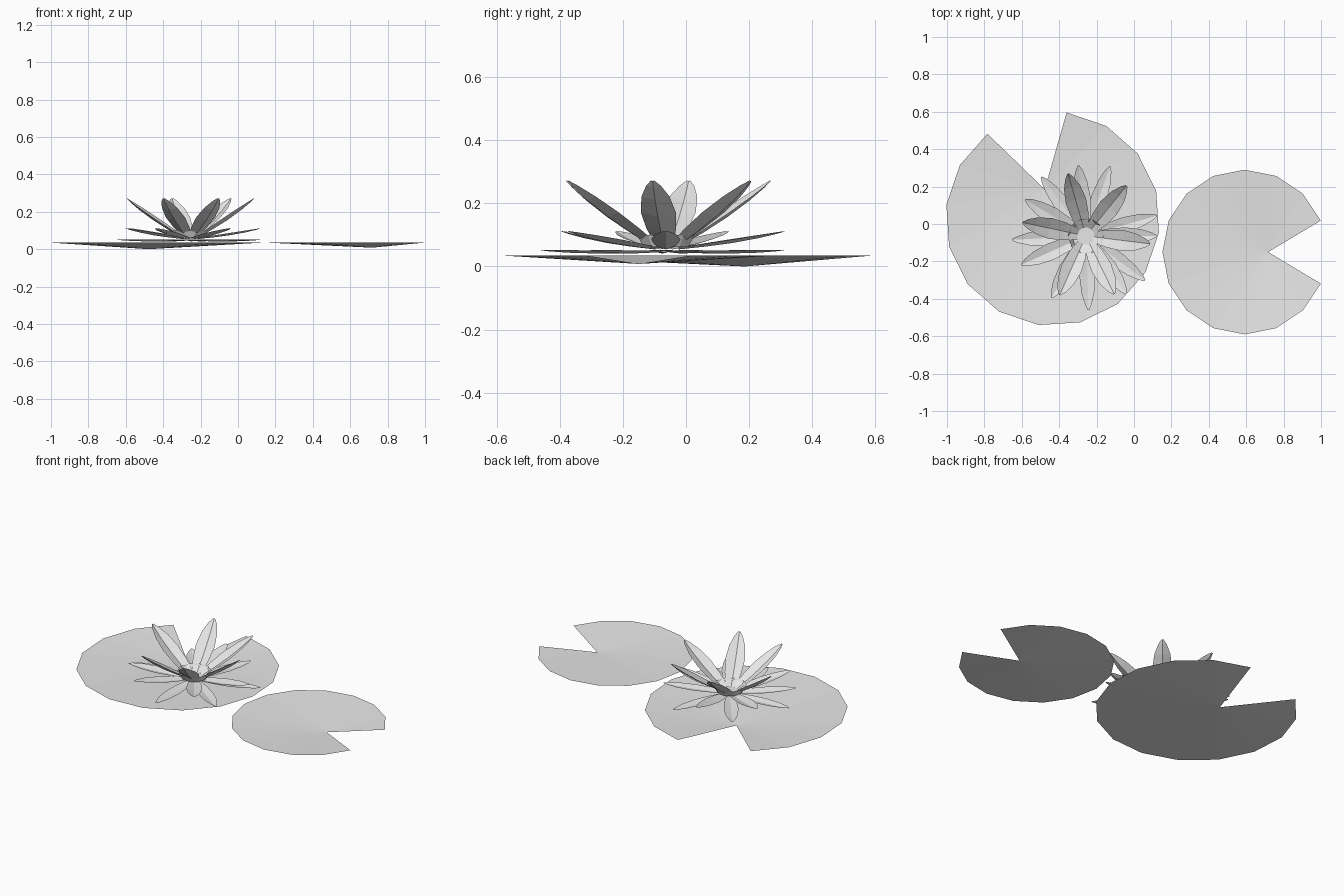
import bpy, bmesh
from math import cos, sin, radians, pi
from mathutils import Vector, Matrix

cube = bpy.data.objects.get("Cube")
if cube:
    bpy.data.objects.remove(cube, do_unlink=True)

# One pale grey for every part
grey = bpy.data.materials.new("pale grey")
grey.use_nodes = True
COLOR = (0.8, 0.8, 0.8, 1)
grey.diffuse_color = COLOR
grey.node_tree.nodes["Principled BSDF"].inputs["Base Color"].default_value = COLOR


def make_object(name, bm):
    mesh = bpy.data.meshes.new(name)
    bm.to_mesh(mesh)
    bm.free()
    mesh.materials.append(grey)
    obj = bpy.data.objects.new(name, mesh)
    bpy.context.collection.objects.link(obj)
    return obj


# Lily pads: shallow fans whose apex is the inner corner of the notch
def lily_pad(name, center, radius, notch_angle, low, rim=0.035, sides=16):
    bm = bmesh.new()
    a0 = radians(notch_angle)
    reach = radius * 0.285
    apex = bm.verts.new((center[0] + reach * cos(a0), center[1] + reach * sin(a0), low))
    ring = []
    for i in range(1, sides):
        a = a0 + 2 * pi * i / sides
        ring.append(bm.verts.new((center[0] + radius * cos(a), center[1] + radius * sin(a), rim)))
    for p, q in zip(ring, ring[1:]):
        bm.faces.new((apex, p, q))
    return make_object(name, bm)


lily_pad("large_pad", (-0.435, 0.028), 0.573, 105, 0.0)
lily_pad("small_pad", (0.592, -0.15), 0.44, 0, 0.008)

FLOWER = Vector((-0.257, -0.064, 0))
# Petal outline: distance along the petal and share of the half width
OUTLINE = [(0, 0.5), (0.25, 0.85), (0.5, 1), (0.75, 0.8), (0.92, 0.42), (1, 0.1)]


# Petals: creased sheets, cupped along the midline
def petal_ring(name, angles, start, end, half_width, cup):
    bm = bmesh.new()
    base, tip = Vector((start[0], 0, start[1])), Vector((end[0], 0, end[1]))
    along = (tip - base).normalized()
    up = Vector((-along.z, 0, along.x))
    for angle in angles:
        spin = Matrix.Rotation(radians(angle), 3, "Z")
        rows = []
        for t, w in OUTLINE:
            mid = base.lerp(tip, t)
            row = []
            for side in (-1, 0, 1):
                p = mid + Vector((0, side * w * half_width, 0))
                if side == 0:
                    p -= up * cup * w
                row.append(bm.verts.new(FLOWER + spin @ p))
            rows.append(row)
        for r, s in zip(rows, rows[1:]):
            for k in (0, 1):
                bm.faces.new((r[k], s[k], s[k + 1], r[k + 1]))
    return make_object(name, bm)


petal_ring("lower_petals", (16, 71, 127, 183, 272, 323), (0.04, 0.05), (0.395, 0.052), 0.042, 0.01)
petal_ring("middle_petals", (0, 96, 149, 204, 241, 305), (0.04, 0.06), (0.378, 0.112), 0.046, 0.012)
petal_ring("upper_petals", (51, 106, 168, 246, 296, 353), (0.04, 0.07), (0.345, 0.272), 0.056, 0.018)

# Flower centre: a small open cup
bm = bmesh.new()
SIDES = 10
rings = []
for radius, z in ((0.075, 0.062), (0.096, 0.1)):
    rings.append([bm.verts.new(FLOWER + Vector((radius * cos(2 * pi * i / SIDES),
                                                radius * sin(2 * pi * i / SIDES), z)))
                  for i in range(SIDES)])
bm.faces.new(rings[0])
for i in range(SIDES):
    j = (i + 1) % SIDES
    bm.faces.new((rings[0][j], rings[0][i], rings[1][i], rings[1][j]))
make_object("flower_centre", bm)
